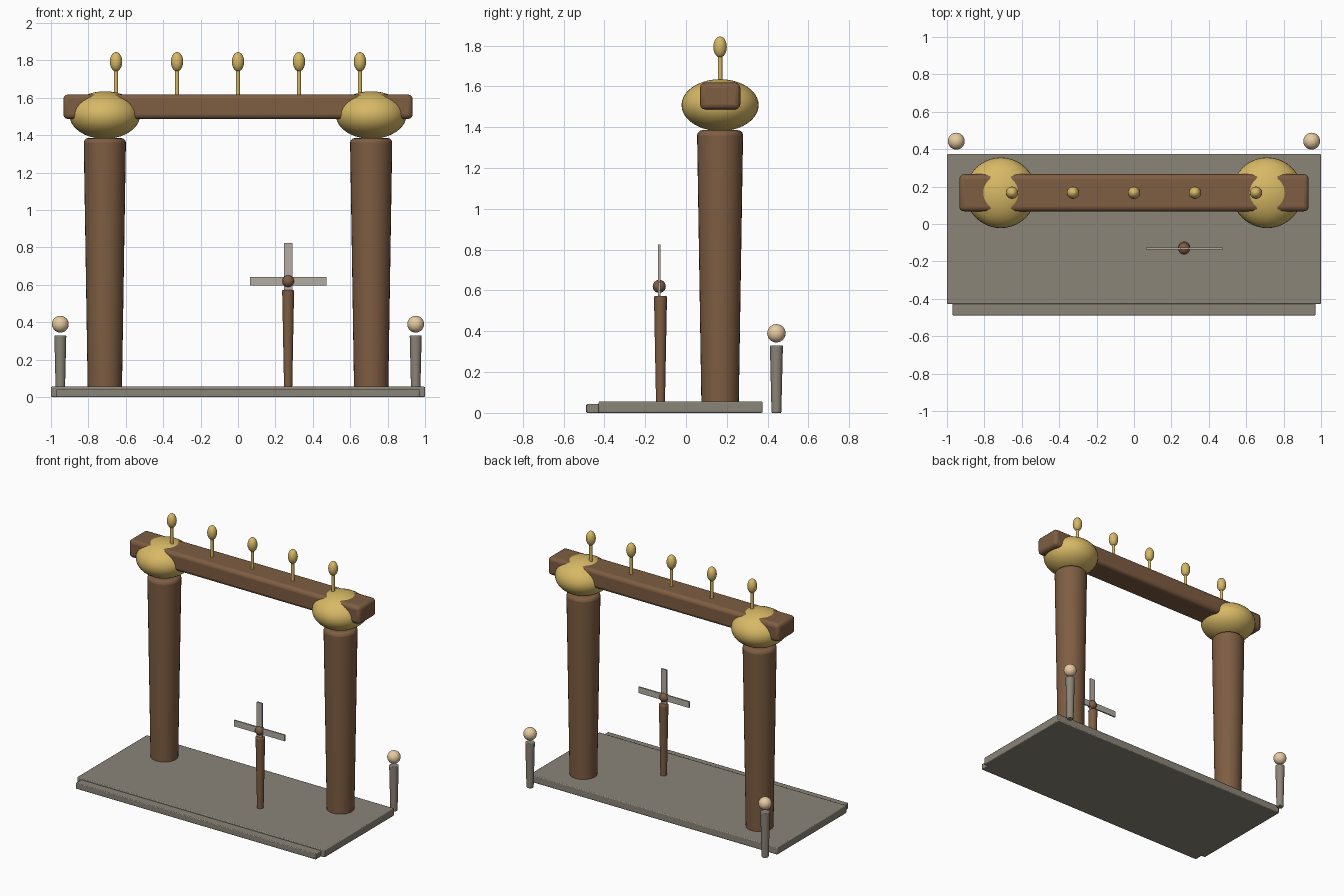
import bpy, math

if "Cube" in bpy.data.objects:
    bpy.data.objects.remove(bpy.data.objects["Cube"])


def material(name, rgb):
    m = bpy.data.materials.new(name)
    m.diffuse_color = (*rgb, 1)
    m.use_nodes = True
    m.node_tree.nodes["Principled BSDF"].inputs["Base Color"].default_value = m.diffuse_color
    return m


WOOD = material("wood", (0.21, 0.11, 0.055))
GOLD = material("gold", (0.68, 0.48, 0.13))
STONE = material("stone", (0.26, 0.235, 0.19))
CREAM = material("cream", (0.80, 0.60, 0.36))
PALE = material("pale_grey", (0.45, 0.42, 0.37))


def finish(name, mat, bevel=0, segments=2):
    ob = bpy.context.object
    ob.name = name
    ob.data.materials.append(mat)
    bpy.ops.object.transform_apply(location=False, rotation=False, scale=True)
    if bevel:
        mod = ob.modifiers.new("bevel", "BEVEL")
        mod.width = bevel
        mod.segments = segments
        mod.limit_method = "ANGLE"
        mod.angle_limit = math.radians(40)
    bpy.ops.object.shade_smooth_by_angle(angle=math.radians(35))
    return ob


def box(name, lo, hi, mat, bevel=0, segments=2):
    bpy.ops.mesh.primitive_cube_add(size=1, location=[(a + b) / 2 for a, b in zip(lo, hi)])
    bpy.context.object.scale = [b - a for a, b in zip(lo, hi)]
    return finish(name, mat, bevel, segments)


def post(name, x, y, z0, z1, r0, r1, mat, bevel=0, sides=32):
    bpy.ops.mesh.primitive_cone_add(vertices=sides, radius1=r0, radius2=r1,
                                    depth=z1 - z0, location=(x, y, (z0 + z1) / 2))
    return finish(name, mat, bevel, 3)


def ball(name, x, y, z, r, rz, mat, segs=32):
    bpy.ops.mesh.primitive_uv_sphere_add(segments=segs, ring_count=segs // 2,
                                         radius=1, location=(x, y, z))
    bpy.context.object.scale = (r, r, rz)
    return finish(name, mat)


GATE_Y = 0.167

# Stone platform and front step
box("platform", (-1, -0.428, 0), (1, 0.375, 0.056), STONE, 0.006)
box("front_step", (-0.97, -0.489, 0), (0.97, -0.37, 0.043), STONE, 0.005)

# Mirrored columns, capitals and rear bollards
for side, s in (("left", -1), ("right", 1)):
    post(side + "_column", s * 0.712, GATE_Y, 0.004, 1.385, 0.091, 0.113, WOOD, 0.025)
    ball(side + "_capital", s * 0.712, GATE_Y, 1.508, 0.189, 0.127, GOLD, 40)
    post(side + "_bollard", s * 0.95, 0.443, 0, 0.33, 0.024, 0.032, STONE, 0.005, 24)
    ball(side + "_bollard_globe", s * 0.95, 0.443, 0.39, 0.045, 0.045, CREAM, 24)

# Crossbeam with rounded edges
box("crossbeam", (-0.934, GATE_Y - 0.099, 1.487), (0.934, GATE_Y + 0.099, 1.618), WOOD, 0.025, 3)

# Row of finials along the beam
for i in range(-2, 3):
    x = i * 0.326
    post(f"finial_stem_{i + 3}", x, GATE_Y, 1.59, 1.76, 0.011, 0.011, GOLD, 0, 16)
    ball(f"finial_bud_{i + 3}", x, GATE_Y, 1.793, 0.033, 0.052, GOLD, 20)

# Pinwheel: tapered pole, hub and crossed blades
PX, PY, PZ = 0.268, -0.131, 0.62
post("pinwheel_pole", PX, -0.125, 0.004, 0.573, 0.021, 0.032, WOOD, 0.006, 24)
ball("pinwheel_hub", PX, PY, PZ, 0.032, 0.032, WOOD, 24)
for name, w, h in (("horizontal_blade", 0.205, 0.0225), ("vertical_blade", 0.0225, 0.205)):
    box(name, (PX - w, PY - 0.005, PZ - h), (PX + w, PY + 0.005, PZ + h), PALE)
